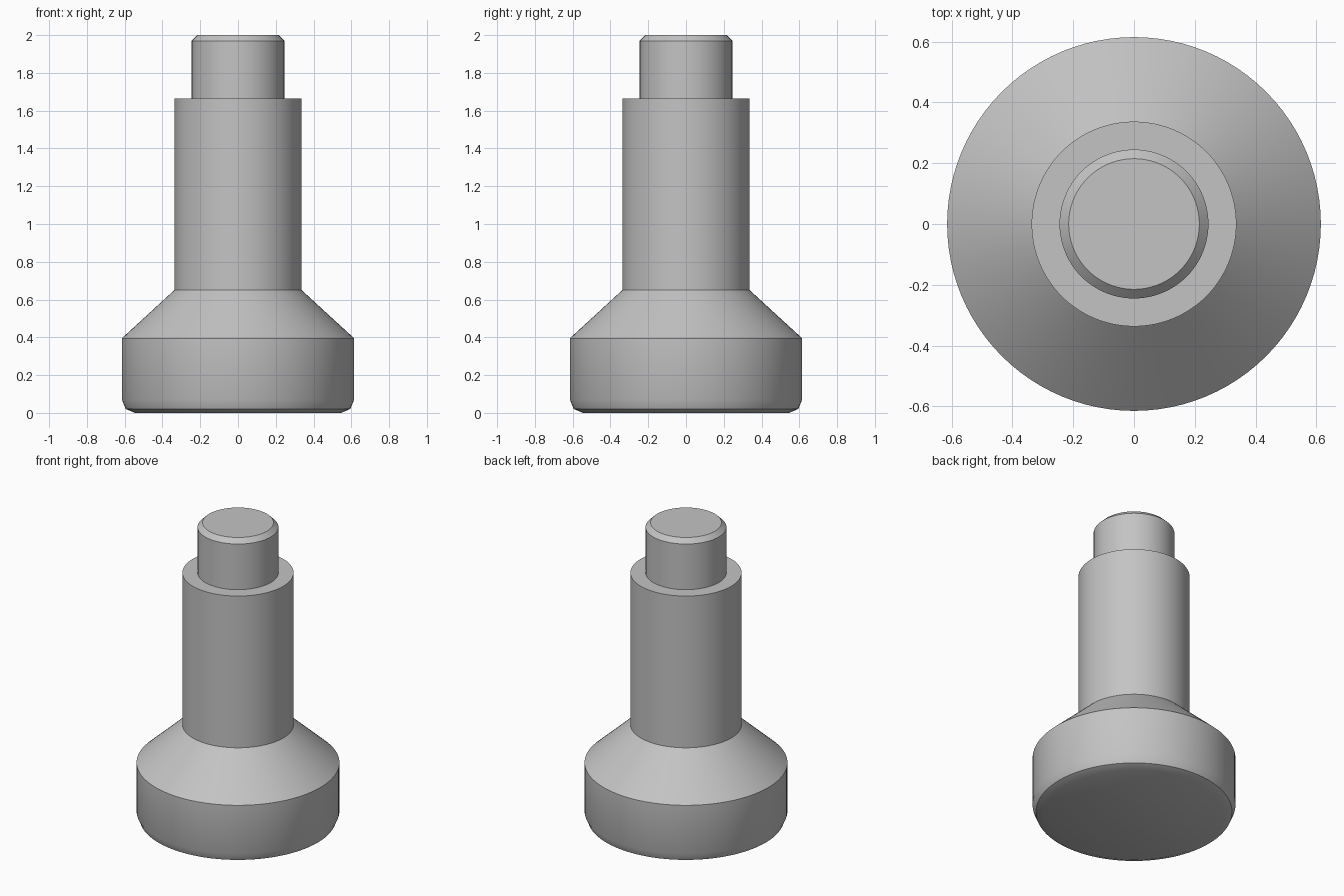
import bpy, bmesh, math

cube = bpy.data.objects.get("Cube")
if cube:
    bpy.data.objects.remove(cube, do_unlink=True)

SEGMENTS = 96
BASE_R, SHAFT_R, TIP_R = 0.615, 0.337, 0.245
SHAFT_Z, SHOULDER_Z, TOP_Z = 0.65, 1.665, 2.0
FILLET, CHAMFER = 0.07, 0.03

grey = bpy.data.materials.new("plain grey")
grey.use_nodes = True
colour = (0.55, 0.55, 0.55, 1)
grey.diffuse_color = colour
grey.node_tree.nodes["Principled BSDF"].inputs["Base Color"].default_value = colour


def lathe(name, profile, cap=None):
    """Turn an (r, z) profile about z; cap closes the first or last ring."""
    bm = bmesh.new()
    rings = []
    for r, z in profile:
        angles = [math.tau * i / SEGMENTS for i in range(SEGMENTS)]
        rings.append([bm.verts.new((r * math.cos(a), r * math.sin(a), z)) for a in angles])
    for low, high in zip(rings, rings[1:]):
        for i in range(SEGMENTS):
            j = (i + 1) % SEGMENTS
            bm.faces.new((low[i], low[j], high[j], high[i]))
    if cap == "bottom":
        bm.faces.new(rings[0][::-1])
    elif cap == "top":
        bm.faces.new(rings[-1])
    mesh = bpy.data.meshes.new(name)
    bm.to_mesh(mesh)
    bm.free()
    mesh.materials.append(grey)
    obj = bpy.data.objects.new(name, mesh)
    bpy.context.collection.objects.link(obj)
    bpy.ops.object.select_all(action="DESELECT")
    obj.select_set(True)
    bpy.context.view_layer.objects.active = obj
    bpy.ops.object.shade_smooth_by_angle(angle=math.radians(30))
    return obj


# Wide foot with a rounded lower rim and a conical top
rim = [(BASE_R - FILLET + FILLET * math.sin(a), FILLET - FILLET * math.cos(a))
       for a in (0, math.pi / 4, math.pi / 2)]
lathe("foot", rim + [(BASE_R, 0.395), (SHAFT_R, SHAFT_Z)], cap="bottom")

# Main shaft, ending in a flat shoulder
lathe("shaft", [(SHAFT_R, SHAFT_Z), (SHAFT_R, SHOULDER_Z), (TIP_R, SHOULDER_Z)])

# Narrow tip with a chamfered end
lathe("tip", [(TIP_R, SHOULDER_Z), (TIP_R, TOP_Z - CHAMFER), (TIP_R - CHAMFER, TOP_Z)], cap="top")
